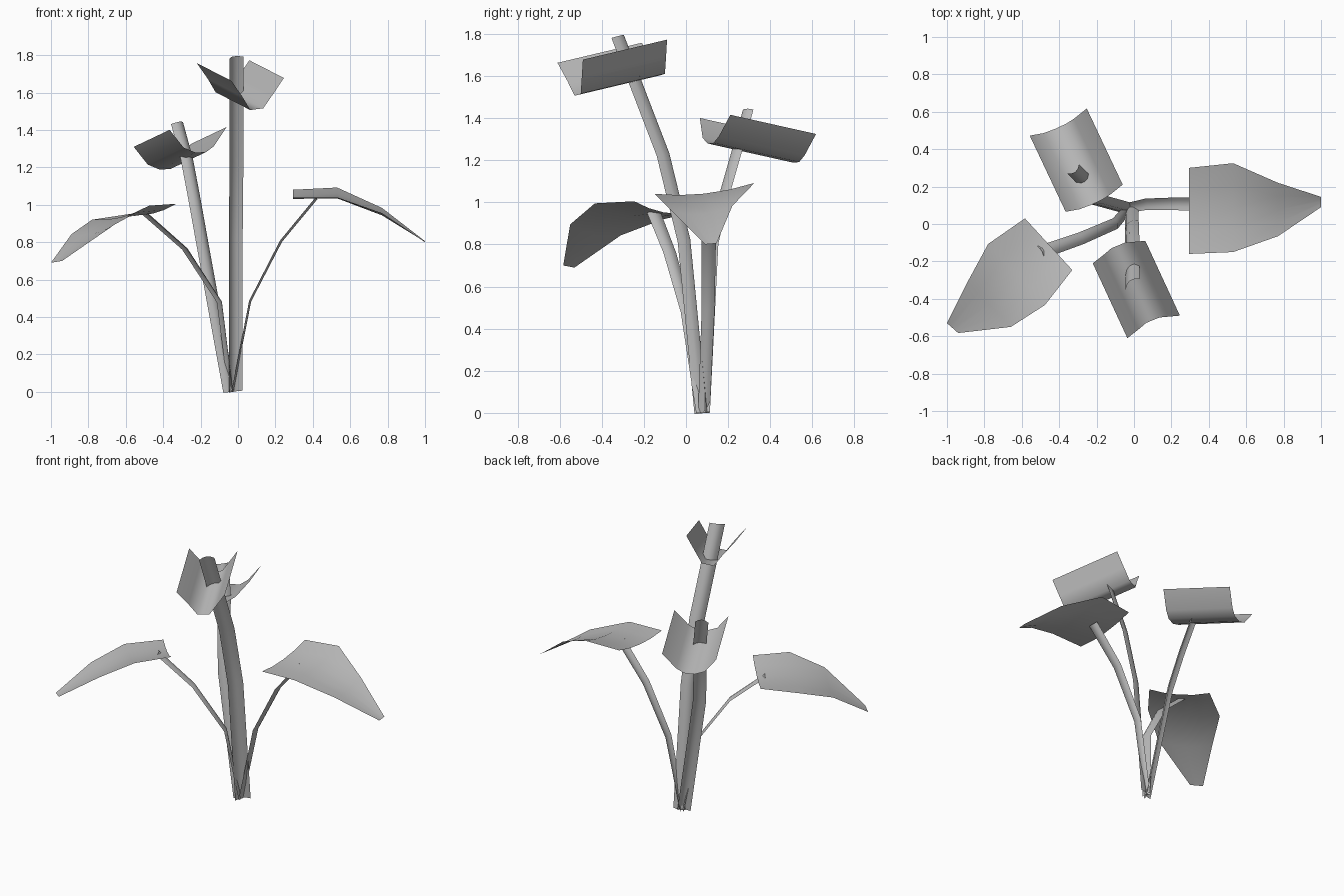
import bpy
from mathutils import Vector

cube = bpy.data.objects.get("Cube")
if cube:
    bpy.data.objects.remove(cube)

# One plain grey for the whole plant
GREY = (0.5, 0.5, 0.5, 1.0)
grey = bpy.data.materials.new("plain grey")
grey.use_nodes = True
grey.diffuse_color = GREY
grey.node_tree.nodes["Principled BSDF"].inputs["Base Color"].default_value = GREY


def loft(name, rows):
    """Skin a smooth open sheet over rows of points."""
    n = len(rows[0])
    verts = [tuple(p) for row in rows for p in row]
    faces = [(r * n + c, r * n + c + 1, (r + 1) * n + c + 1, (r + 1) * n + c)
             for r in range(len(rows) - 1) for c in range(n - 1)]
    mesh = bpy.data.meshes.new(name)
    mesh.from_pydata(verts, [], faces)
    mesh.materials.append(grey)
    for poly in mesh.polygons:
        poly.use_smooth = True
    obj = bpy.data.objects.new(name, mesh)
    bpy.context.collection.objects.link(obj)
    return obj


def stem(name, path, chord, bulge, base_scale=1.0):
    """Sweep a shallow curved strip along a path; chord is half its width."""
    pts = [Vector(p) for p in path]
    chord = Vector(chord)
    rows = []
    for i, p in enumerate(pts):
        tangent = pts[min(i + 1, len(pts) - 1)] - pts[max(i - 1, 0)]
        out = chord.cross(tangent).normalized() * bulge
        if i == 0:
            out.z = 0
        size = base_scale + (1 - base_scale) * i / (len(pts) - 1)
        rows.append([p + (chord * t + out * (0.5 - t * t)) * size
                     for t in (-1, -0.5, 0, 0.5, 1)])
    return loft(name, rows)


def flower(name, near, far, across, profile):
    """Extrude a trough profile from the near end to the far end."""
    near, far, w = Vector(near), Vector(far), Vector(across).normalized()
    up = w.cross(far - near).normalized()
    if up.z < 0:
        up.negate()
    return loft(name, [[end + w * a + up * b for a, b in profile]
                       for end in (near, far)])


def leaf(name, edges, sag):
    """Blade between two edges, sagging along the midrib."""
    rows = []
    for i, (a, b) in enumerate(edges):
        a, b = Vector(a), Vector(b)
        drop = sag if i < len(edges) - 1 else 0
        rows.append([a.lerp(b, t) - Vector((0, 0, drop * 4 * t * (1 - t)))
                     for t in (0, 0.25, 0.5, 0.75, 1)])
    return loft(name, rows)


# Flower stems
stem("tall_flower_stem",
     [(-0.02, 0.08, 0), (-0.02, 0, 0.82), (-0.016, -0.10, 1.23), (-0.016, -0.315, 1.79)],
     (0.037, 0.03, 0.006), -0.025)
stem("short_flower_stem",
     [(-0.04, 0.08, 0), (-0.185, 0.12, 0.8), (-0.228, 0.175, 1.04),
      (-0.268, 0.235, 1.25), (-0.32, 0.287, 1.44)],
     (0.032, 0.025, 0.005), 0.022)

# Leaf stems
stem("left_leaf_stem",
     [(-0.03, 0.085, 0), (0.065, 0.105, 0.485), (0.23, 0.108, 0.805), (0.42, 0.103, 1.035)],
     (0, 0.037, 0), 0.014, 0.75)
stem("right_leaf_stem",
     [(-0.035, 0.075, 0), (-0.095, 0.005, 0.48), (-0.28, -0.075, 0.765), (-0.495, -0.15, 0.955)],
     (-0.016, 0.033, 0), 0.014, 0.75)

# Trough-shaped flower heads
flower("tall_flower", (-0.08, -0.15, 1.765), (0.105, -0.55, 1.67), (0.28, 0.12, 0.015),
       [(-0.153, 0), (-0.085, -0.09), (-0.036, -0.166),
        (0.04, -0.16), (0.09, -0.09), (0.153, 0)])
flower("short_flower", (-0.213, 0.138, 1.408), (-0.405, 0.545, 1.317), (0.305, 0.145, 0.015),
       [(-0.169, 0), (-0.1, -0.1), (-0.034, -0.13),
        (0.03, -0.13), (0.08, -0.1), (0.169, 0)])

# Leaf blades, from base to tip
leaf("left_leaf",
     [((0.293, -0.16, 1.04), (0.293, 0.30, 1.08)),
      ((0.53, -0.15, 1.04), (0.53, 0.325, 1.092)),
      ((0.77, -0.065, 0.955), (0.77, 0.22, 0.983)),
      ((1.0, 0.09, 0.80), (1.0, 0.145, 0.805))], 0.025)
leaf("right_leaf",
     [((-0.583, 0.03, 0.95), (-0.33, -0.246, 1.005)),
      ((-0.78, -0.107, 0.92), (-0.476, -0.433, 0.995)),
      ((-0.89, -0.31, 0.843), (-0.658, -0.55, 0.895)),
      ((-1.0, -0.53, 0.69), (-0.94, -0.583, 0.70))], 0.025)
